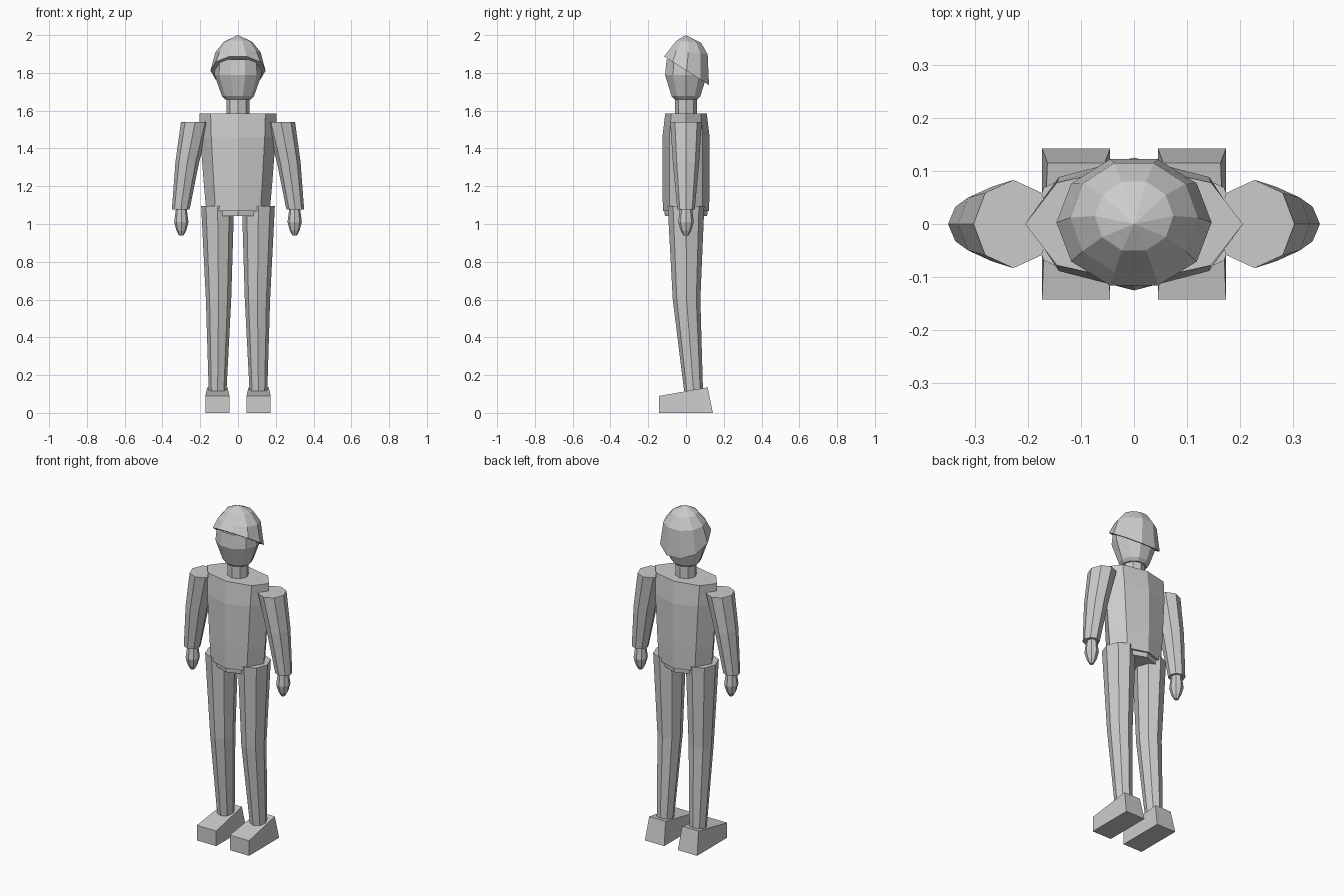
import bpy
import bmesh
from math import cos, sin, tau

cube = bpy.data.objects.get("Cube")
if cube:
    bpy.data.objects.remove(cube)

grey = bpy.data.materials.new("light_grey")
grey.use_nodes = True
GREY = (0.6, 0.6, 0.6, 1)
grey.diffuse_color = GREY
grey.node_tree.nodes["Principled BSDF"].inputs["Base Color"].default_value = GREY


def finish(name, bm):
    bmesh.ops.recalc_face_normals(bm, faces=bm.faces)
    mesh = bpy.data.meshes.new(name)
    bm.to_mesh(mesh)
    bm.free()
    mesh.materials.append(grey)
    obj = bpy.data.objects.new(name, mesh)
    bpy.context.collection.objects.link(obj)
    return obj


def loft(name, rings, sides=8, side=1, apex=None):
    """Each ring: centre x, y, z, radius x, y and optional backward drop."""
    bm = bmesh.new()
    loops = []
    for cx, cy, cz, rx, ry, *drop in rings:
        slope = drop[0] if drop else 0
        loop = []
        for i in range(sides):
            a = tau * i / sides
            y = cy + ry * sin(a)
            loop.append(bm.verts.new((side * (cx + rx * cos(a)), y, cz - slope * y)))
        loops.append(loop)
    for low, high in zip(loops, loops[1:]):
        for i in range(sides):
            j = (i + 1) % sides
            bm.faces.new((low[i], low[j], high[j], high[i]))
    bm.faces.new(loops[0])
    if apex:
        tip = bm.verts.new(apex)
        for i in range(sides):
            bm.faces.new((loops[-1][i], loops[-1][(i + 1) % sides], tip))
    else:
        bm.faces.new(loops[-1])
    return finish(name, bm)


def foot(name, side):
    # Wedge shoe: low toe, high heel with a sloping back
    bm = bmesh.new()
    bmesh.ops.create_cube(bm, size=1)
    for v in bm.verts:
        heel, top = v.co.y > 0, v.co.z > 0
        half = 0.054 if heel and top else 0.064
        v.co.x = side * (0.109 + (half if v.co.x > 0 else -half))
        v.co.y = (0.115 if top else 0.142) if heel else -0.142
        v.co.z = (0.135 if heel else 0.09) if top else 0
    return finish(name, bm)


# Torso and pelvis
loft("torso", [(0, 0, 1.07, 0.168, 0.122), (0, 0, 1.2, 0.18, 0.125),
               (0, 0, 1.46, 0.2, 0.125), (0, 0, 1.585, 0.205, 0.11)])
loft("pelvis", [(0, 0, 1.042, 0.13, 0.112), (0, 0, 1.09, 0.14, 0.115)])

# Neck, head and tilted cap
loft("neck", [(0, 0, 1.56, 0.06, 0.057), (0, 0, 1.69, 0.06, 0.057)])
loft("head", [(0, 0, 1.66, 0.068, 0.064), (0, 0, 1.677, 0.085, 0.08),
              (0, 0, 1.79, 0.125, 0.117), (0, 0, 1.87, 0.118, 0.108)], sides=10)
loft("cap", [(0, 0.003, 1.813, 0.146, 0.125, 0.64),
             (0, 0.012, 1.91, 0.12, 0.108, 0.1),
             (0, 0.015, 1.967, 0.074, 0.068, 0.1)], sides=10, apex=(0, 0, 2))

# Limbs for both sides
for label, s in (("left", 1), ("right", -1)):
    loft(label + "_arm", [(0.303, 0, 1.078, 0.047, 0.046), (0.268, 0, 1.33, 0.063, 0.07),
                          (0.227, 0, 1.54, 0.075, 0.083)], side=s)
    loft(label + "_hand", [(0.3, 0, 0.94, 0.012, 0.013), (0.3, 0, 0.965, 0.026, 0.028),
                           (0.3, 0, 1.01, 0.038, 0.041), (0.3, 0, 1.085, 0.028, 0.032)], side=s)
    loft(label + "_leg", [(0.108, 0.04, 0.115, 0.047, 0.05), (0.103, 0.003, 0.6, 0.067, 0.073),
                          (0.108, 0, 1.095, 0.087, 0.097)], side=s)
    foot(label + "_foot", s)
